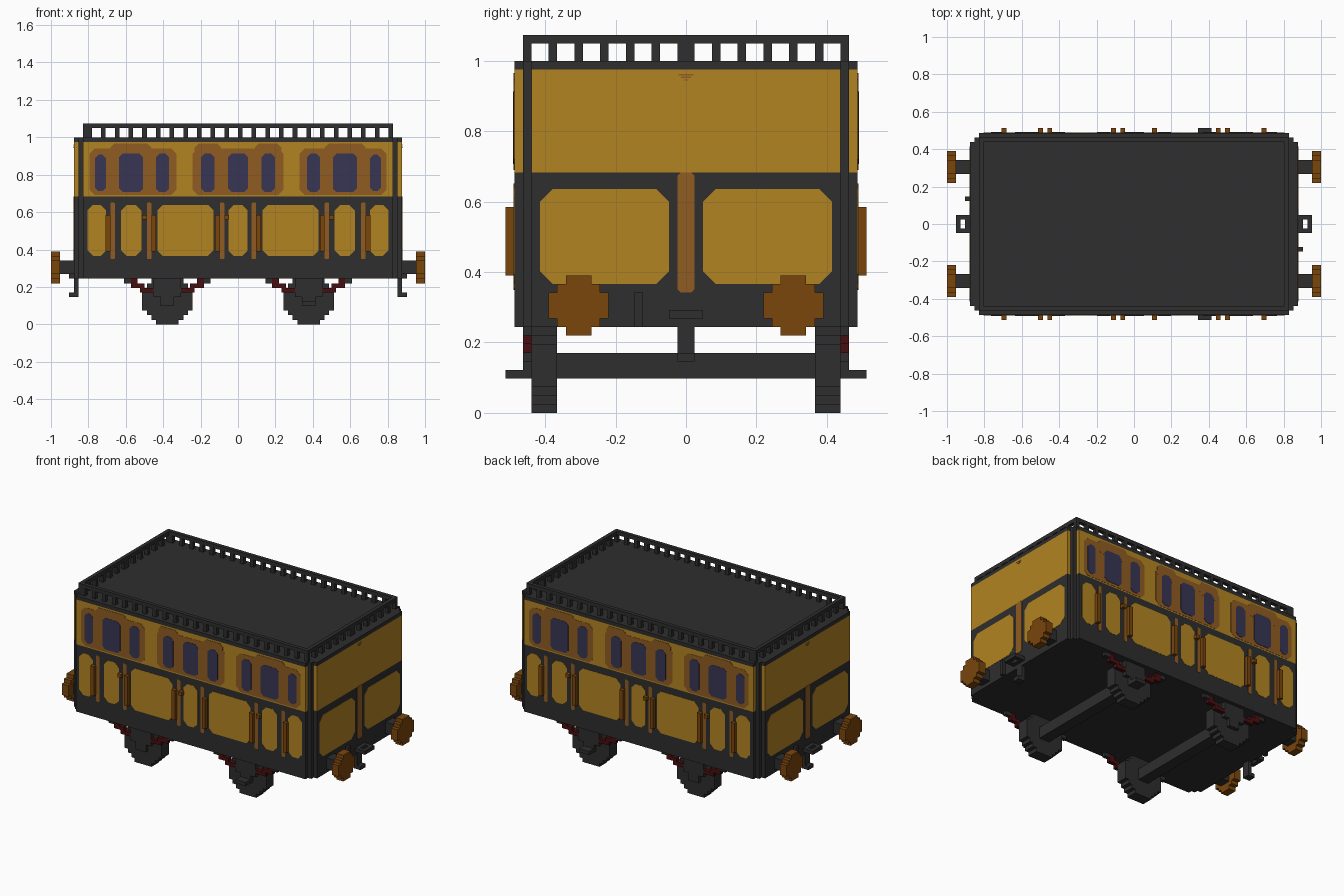
import bpy
import bmesh
from mathutils import Matrix, Vector

if "Cube" in bpy.data.objects:
    bpy.data.objects.remove(bpy.data.objects["Cube"], do_unlink=True)

U = 2 / 82  # one block; all sizes below are in blocks


def material(name, rgb):
    lin = [(c / 255 / 12.92) if c < 11 else ((c / 255 + 0.055) / 1.055) ** 2.4 for c in rgb]
    m = bpy.data.materials.new(name)
    m.use_nodes = True
    m.diffuse_color = (*lin, 1)
    m.node_tree.nodes["Principled BSDF"].inputs["Base Color"].default_value = (*lin, 1)
    return m


DARK = material("charcoal", (46, 46, 46))
YELLOW = material("mustard", (178, 132, 34))
WOOD = material("light brown", (144, 92, 34))
BROWN = material("dark brown", (122, 70, 12))
GLASS = material("window blue", (56, 53, 84))
RED = material("dark red", (72, 14, 16))


def finish(name, bm, mat):
    bmesh.ops.recalc_face_normals(bm, faces=bm.faces)
    bmesh.ops.scale(bm, vec=(U, U, U), verts=bm.verts)
    mesh = bpy.data.meshes.new(name)
    bm.to_mesh(mesh)
    bm.free()
    mesh.materials.append(mat)
    obj = bpy.data.objects.new(name, mesh)
    bpy.context.collection.objects.link(obj)
    return obj


def blocks(name, mat, boxes):
    """One object from boxes given as ((x0, x1), (y0, y1), (z0, z1))."""
    bm = bmesh.new()
    for spans in boxes:
        centre = Vector([(a + b) / 2 for a, b in spans])
        size = [abs(b - a) for a, b in spans]
        bmesh.ops.create_cube(bm, size=1, matrix=Matrix.Translation(centre) @ Matrix.Diagonal((*size, 1)))
    return finish(name, bm, mat)


def plates(name, mat, rects, place, cut, lift):
    """Thin plates with cut corners; place maps (across, up, out) to a point."""
    bm = bmesh.new()
    for a0, a1, z0, z1 in rects:
        c = min(cut, (a1 - a0) / 2.5)
        outline = [(a0 + c, z0), (a1 - c, z0), (a1, z0 + c), (a1, z1 - c),
                   (a1 - c, z1), (a0 + c, z1), (a0, z1 - c), (a0, z0 + c)]
        back = [bm.verts.new(place(a, z, 0)) for a, z in outline]
        front = [bm.verts.new(place(a, z, lift)) for a, z in outline]
        bm.faces.new(front)
        for i in range(len(outline)):
            j = (i + 1) % len(outline)
            bm.faces.new((back[i], back[j], front[j], front[i]))
        bm.faces.new(back[::-1])
    return finish(name, bm, mat)


def both(spans):
    """Add the mirrored copy of each span."""
    return spans + [(-b, -a) for a, b in spans]


def sym(h):
    return (-h, h)


# Body: core with stepped corners, in dark and yellow layers
def body_layer(name, mat, z):
    return blocks(name, mat, [(sym(34), sym(20), z), (sym(36), sym(18), z)])


body_layer("lower_body", DARK, (10, 28))
body_layer("upper_body", YELLOW, (28, 40))
body_layer("roof", DARK, (40, 41))
blocks("corner_posts", DARK, [(sym(35), sym(19), (10, 41))])

# Roof railing
rail = []
x_posts = [-34, -33] + [-30 + 3 * k for k in range(22)]
y_posts = [5 - 1 + 3 * k - 1 for k in range(6)]
for s in (-1, 1):
    rail.append((sym(34), (s * 18, s * 19), (43, 44)))
    rail.append(((s * 33, s * 34), sym(19), (43, 44)))
    rail += [((x, x + 1), (s * 18, s * 19), (41, 43)) for x in x_posts]
    rail.append(((s * 33, s * 34), sym(1), (41, 43)))
    rail += [((s * 33, s * 34), y, (41, 43)) for y in both([(y, y + 1) for y in y_posts])]
blocks("roof_railing", DARK, rail)

# Long sides: panels, window frames, windows, door strips and handles
low_panels = both([(28.9, 33), (21.2, 25.6), (5.4, 17.7)]) + [sym(2.1)]
frames = both([(13.5, 32.5)]) + [sym(10)]
frame_tops = both([(19, 28), (3.7, 9.5)])
windows = both([(15.1, 18), (20.8, 26.1), (5.1, 8.1)]) + [sym(2.2)]
end_windows = both([(28.9, 31.4)])
strips = both([(27, 28), (19, 20), (3, 4)])
handles = both([(28, 29), (18, 19), (4, 5)])
knobs = both([(20, 21)]) + [(-3, -2)]

for label, s in (("front", -1), ("back", 1)):
    def side(a, z, out, s=s):
        return (a, s * (20 + out), z)

    def rows(spans, z0, z1):
        return [(a, b, z0, z1) for a, b in spans]

    plates(label + "_lower_panels", YELLOW, rows(low_panels, 15, 26.2), side, 1.2, 0.06)
    plates(label + "_window_frames", WOOD, rows(frames, 28.3, 38.6), side, 1.2, 0.06)
    plates(label + "_frame_tops", WOOD, rows(frame_tops, 36, 39.6), side, 0.8, 0.09)
    plates(label + "_windows", GLASS, rows(windows, 29, 37.4) + rows(end_windows, 29.2, 37.2),
           side, 0.8, 0.15)
    plates(label + "_door_strips", WOOD, rows(strips, 14.3, 26.7), side, 0.2, 0.1)
    y = (s * 20, s * 21)
    blocks(label + "_handles", BROWN, [(x, y, (16, 24)) for x in handles]
           + [(x, y, (23, 24)) for x in knobs])
    blocks(label + "_step", DARK, [((14, 17), (s * 18, s * 21), (4, 5))])


# Stepped round shape: half widths of each block row, bottom to top
def stepped_rows(widths, centre, bottom):
    return [((centre - w, centre + w), (bottom + i, bottom + i + 1)) for i, w in enumerate(widths)]


# Ends: panels, centre strip, buffers, coupling and hook
buffer_widths = (1.5, 2.5, 3.5, 3.5, 3.5, 2.5, 1.5)
for label, s in (("left", 1), ("right", -1)):
    def end(a, z, out, s=s):
        return (s * (36 + out), a, z)

    plates(label + "_end_panels", YELLOW, [(a, b, 15, 26.1) for a, b in both([(2, 17)])], end, 1.5, 0.06)
    plates(label + "_end_strip", WOOD, [(-1, 1, 14, 28)], end, 0.4, 0.1)
    plates(label + "_end_marks", WOOD,
           [(-w, w, 38.4 + w, 38.55 + w) for w in (0.3, 0.6, 0.9)], end, 0.02, 0.06)
    for i, c in enumerate((12.5, -12.5)):
        blocks(f"{label}_buffer_{i}", BROWN,
               [((s * 39, s * 41), y, z) for y, z in stepped_rows(buffer_widths, c, 9)])
        blocks(f"{label}_buffer_stem_{i}", DARK,
               [((s * 36, s * 39), (c - 1.5, c + 1.5), (11, 14))])
    blocks(label + "_coupling", DARK,
           [((s * 36, s * 39), y, (11, 12)) for y in both([(1, 2)])]
           + [((s * a, s * (a + 1)), sym(1), (11, 12)) for a in (36, 38)])
    blocks(label + "_hook", DARK, [((s * 35, s * 36), sym(1), (6, 10)),
                                   ((s * 35, s * 37), sym(1), (6, 7))])
    blocks(label + "_pipe", DARK, [((s * 36, s * 37), (-s * 5, -s * 6), (10, 14))])

# Running gear: wheels, axles, axle boxes and springs
wheel_widths = (2.5, 3.5, 4.5, 5.5, 5.5, 5.5, 5.5, 5.5, 4.5, 3.5)
for label, c in (("left", 15.5), ("right", -15.5)):
    blocks(label + "_axle", DARK, [((c - 1.5, c + 1.5), sym(15), (4, 7))])
    for t, s in (("front", -1), ("back", 1)):
        y = (s * 15, s * 18)
        blocks(f"{label}_{t}_wheel", DARK,
               [(x, y, z) for x, z in stepped_rows(wheel_widths, c, 0)])
        y = (s * 18, s * 19)
        blocks(f"{label}_{t}_axle_box", DARK,
               [((c - 1.5, c + 1.5), y, (4, 7)), ((c - 3, c + 3), y, (6, 10))]
               + [((c + a, c + b), y, (9, 10)) for a, b in both([(8, 9.5)])])
        blocks(f"{label}_{t}_spring", RED,
               [((c + a, c + b), y, (z, z + 1))
                for z, span in ((7, (3, 6)), (8, (5, 8)), (9, (6.5, 8)))
                for a, b in both([span])])
